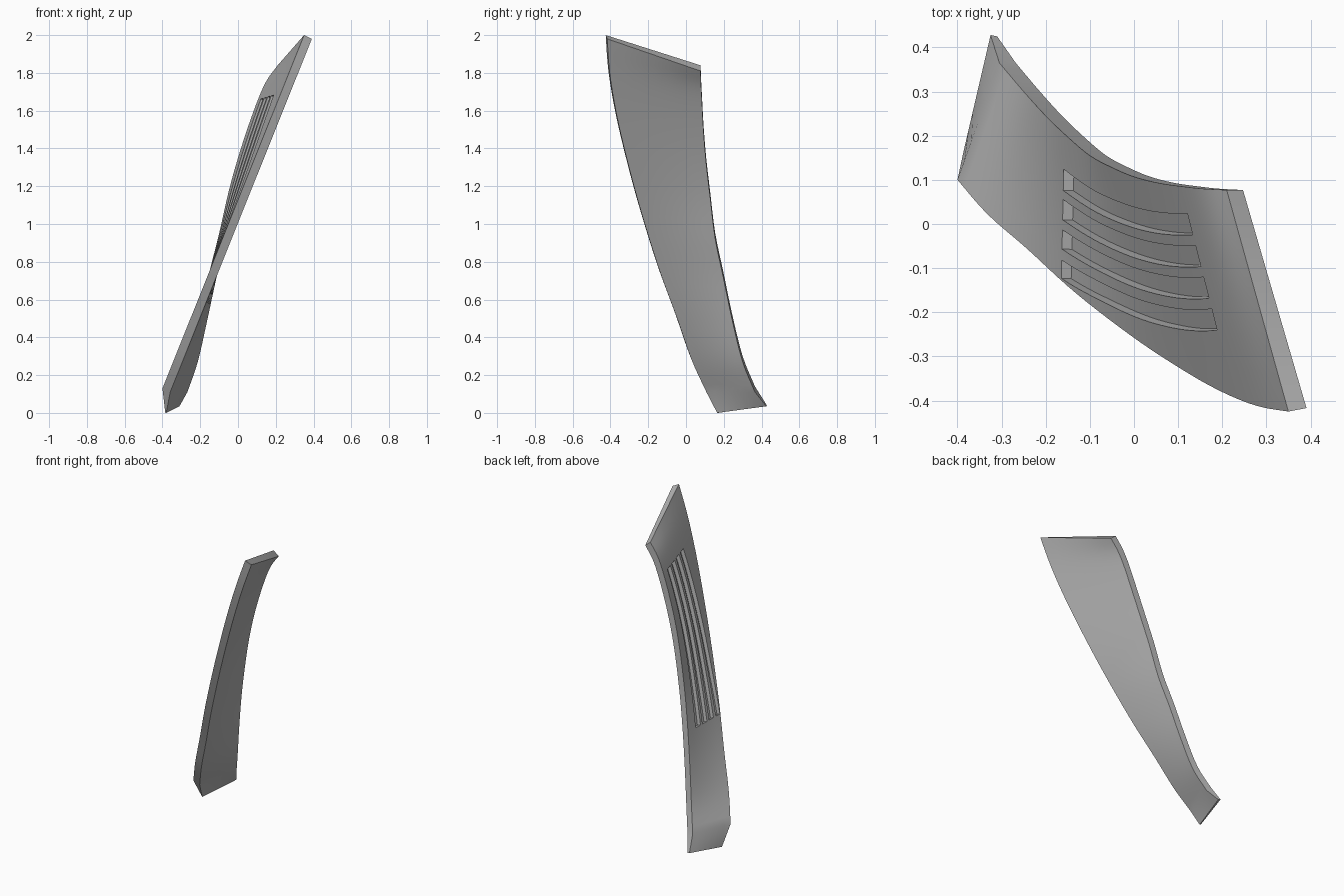
import bpy, bmesh
from mathutils import Vector

if "Cube" in bpy.data.objects:
    bpy.data.objects.remove(bpy.data.objects["Cube"])

# Long edges of the upper face, from foot to tip
FRONT_YZ = [(.1, .13), (.022, .3), (-.055, .52), (-.14, .75), (-.205, .95), (-.27, 1.17),
            (-.32, 1.36), (-.363, 1.54), (-.396, 1.71), (-.415, 1.85), (-.425, 2)]
FRONT = [Vector((-.4 + .401 * (z - .13), y, z)) for y, z in FRONT_YZ]
BACK = [Vector(p) for p in [
    (-.305, .365, .14), (-.25, .3, .3), (-.2, .245, .52), (-.15, .197, .75),
    (-.1, .155, .95), (-.05, .128, 1.17), (0, .107, 1.35), (.055, .093, 1.52),
    (.11, .085, 1.67), (.155, .08, 1.765), (.21, .077, 1.84)]]
FRONT_DEPTH = Vector((.041, .008, -.02))
BACK_DEPTH = Vector((.037, 0, -.03))
SPANS = len(FRONT) - 1


def spline(points, t):
    """Catmull-Rom point at t, counted in spans."""
    i = min(int(t), len(points) - 2)
    f = t - i
    b, c = points[i], points[i + 1]
    a = points[i - 1] if i else 2 * b - c
    d = points[i + 2] if i + 2 < len(points) else 2 * c - b
    return b + (c - a) * f / 2 + (a - 2.5 * b + 2 * c - d / 2) * f**2 + (1.5 * (b - c) + (d - a) / 2) * f**3


def upper(t, v):
    return spline(FRONT, t).lerp(spline(BACK, t), v)


def normal(t, v):
    along = upper(min(t + .05, SPANS), v) - upper(max(t - .05, 0), v)
    return along.cross(upper(t, 1) - upper(t, 0)).normalized() * -1


def slab(bm, tops, bottoms):
    """Closed solid between two matching grids of points."""
    a, b = [[[bm.verts.new(p) for p in row] for row in grid] for grid in (tops, bottoms)]
    n, m = len(a), len(a[0])
    for i in range(n - 1):
        for g in (a, b):
            for j in range(m - 1):
                bm.faces.new((g[i][j], g[i][j + 1], g[i + 1][j + 1], g[i + 1][j]))
        for j in (0, m - 1):
            bm.faces.new((a[i][j], a[i + 1][j], b[i + 1][j], b[i][j]))
    for i in (0, n - 1):
        for j in range(m - 1):
            bm.faces.new((a[i][j], a[i][j + 1], b[i][j + 1], b[i][j]))


def finish(bm, name):
    bmesh.ops.recalc_face_normals(bm, faces=bm.faces)
    mesh = bpy.data.meshes.new(name)
    bm.to_mesh(mesh)
    bm.free()
    ob = bpy.data.objects.new(name, mesh)
    bpy.context.collection.objects.link(ob)
    return ob


def row(front, back, count=6):
    return [front.lerp(back, j / count) for j in range(count + 1)]


# Twisted blade with a foot bevelled down to a thin edge
steps = [SPANS * i / 40 for i in range(41)]
tops = [row(Vector((-.385, .17, 0)), Vector((-.325, .428, .04)))]
bottoms = [row(Vector((-.38, .165, 0)), Vector((-.31, .425, .035)))]
for t in steps:
    tops.append(row(upper(t, 0), upper(t, 1)))
    bottoms.append(row(upper(t, 0) + FRONT_DEPTH, upper(t, 1) + BACK_DEPTH))
bm = bmesh.new()
slab(bm, tops, bottoms)
blade = finish(bm, "curved_blade")

# Four long slots cut into the upper face
bm = bmesh.new()
for k in range(4):
    tops, bottoms = [], []
    for i in range(25):
        s = i / 24
        t = 2.85 + 5.05 * s
        low = (.615 - .2 * k) * (1 - s) + (.77 - .15 * k) * s
        low = max(low, .015)
        high = (.76 - .207 * k) * (1 - s) + (.87 - .15 * k) * s
        ends = [(upper(t, v), normal(t, v)) for v in (low, high)]
        # Make sure the cut goes from outside the upper face inwards
        ends = [(p, n if n.x < 0 else -n) for p, n in ends]
        tops.append([p + n * .02 for p, n in ends])
        bottoms.append([p - n * .024 for p, n in ends])
    slab(bm, tops, bottoms)
cutter = finish(bm, "slot_cutter")
cutter.hide_render = True

bpy.context.view_layer.objects.active = blade
blade.select_set(True)
cut = blade.modifiers.new("slots", "BOOLEAN")
cut.operation = "DIFFERENCE"
cut.solver = "EXACT"
cut.object = cutter
bpy.ops.object.modifier_apply(modifier=cut.name)
bpy.data.objects.remove(cutter)

# Plain grey finish
grey = bpy.data.materials.new("mid_grey")
grey.use_nodes = True
grey.diffuse_color = (.45, .45, .45, 1)
grey.node_tree.nodes["Principled BSDF"].inputs["Base Color"].default_value = (.45, .45, .45, 1)
blade.data.materials.clear()
blade.data.materials.append(grey)
bpy.ops.object.shade_smooth_by_angle(angle=.5)
